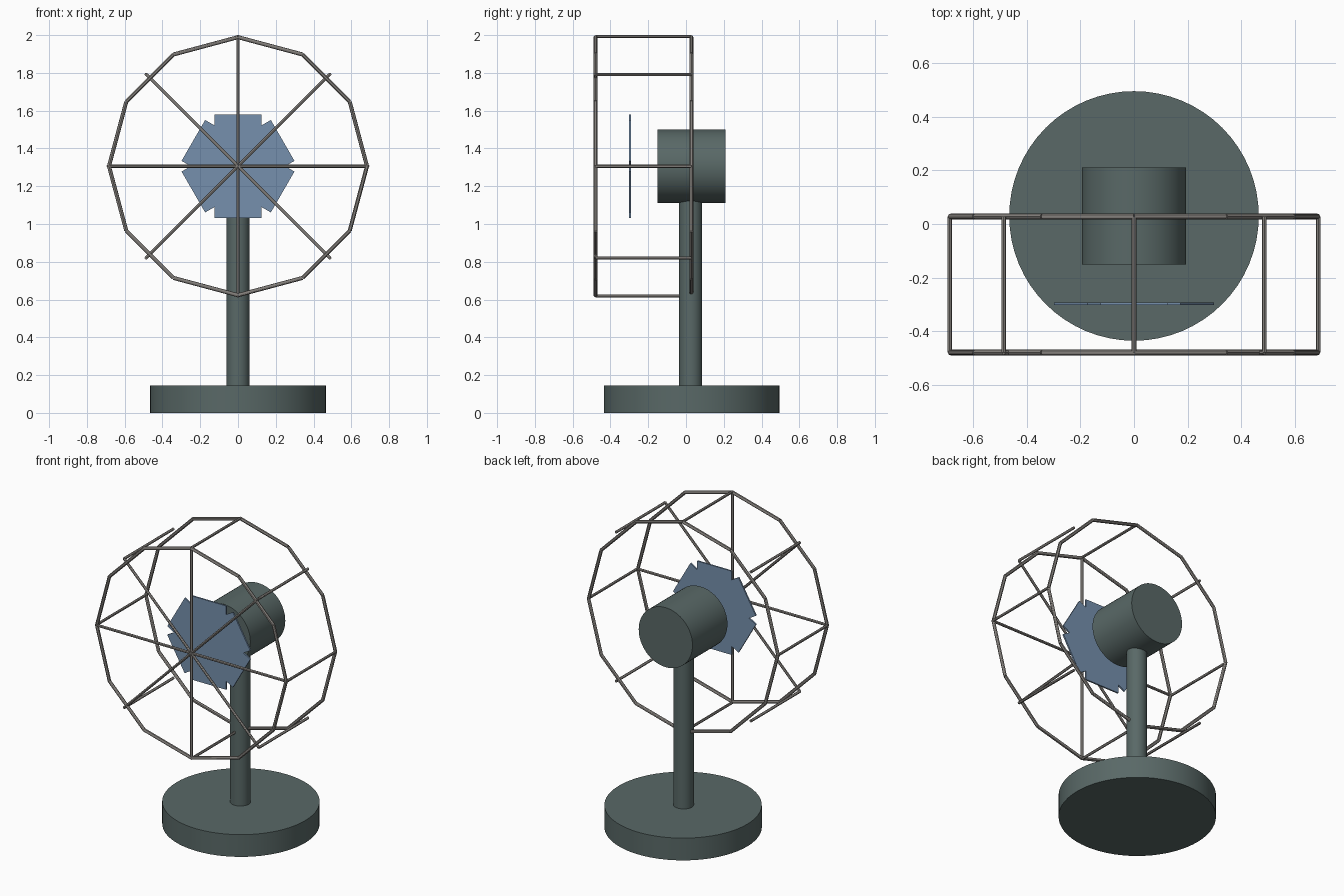
import bpy
import bmesh
from math import sin, cos, pi
from mathutils import Vector

if "Cube" in bpy.data.objects:
    bpy.data.objects.remove(bpy.data.objects["Cube"])

HUB_Z = 1.306            # height of the fan axis
RING_R = 0.683           # centre line of the cage rings
FRONT_Y, BACK_Y = -0.479, 0.028


def material(name, rgb):
    m = bpy.data.materials.new(name)
    m.diffuse_color = (*rgb, 1)
    m.use_nodes = True
    m.node_tree.nodes["Principled BSDF"].inputs["Base Color"].default_value = m.diffuse_color
    return m


BODY = material("dark_green_grey", (0.10, 0.14, 0.135))
WIRE = material("wire_grey", (0.23, 0.215, 0.20))
BLUE = material("blade_blue", (0.18, 0.28, 0.42))


def rod(bm, a, b, r, sides=12):
    """Add a capped cylinder running from a to b."""
    a, b = Vector(a), Vector(b)
    new = bmesh.ops.create_cone(bm, cap_ends=True, segments=sides, radius1=r,
                                radius2=r, depth=(b - a).length)["verts"]
    turn = (b - a).to_track_quat('Z', 'Y')
    for v in new:
        v.co = turn @ v.co + (a + b) / 2


def finish(name, bm, mat, smooth=True):
    mesh = bpy.data.meshes.new(name)
    bm.to_mesh(mesh)
    bm.free()
    obj = bpy.data.objects.new(name, mesh)
    bpy.context.collection.objects.link(obj)
    mesh.materials.append(mat)
    if smooth:
        bpy.ops.object.select_all(action='DESELECT')
        bpy.context.view_layer.objects.active = obj
        obj.select_set(True)
        bpy.ops.object.shade_smooth_by_angle()
    return obj


def polar(r, angle, y):
    """Point on a circle around the fan axis, angle measured from the top."""
    return Vector((r * sin(angle), y, HUB_Z + r * cos(angle)))


# Base, pole and motor housing
for name, a, b, r, sides in (
        ("base", (0, 0.03, 0), (0, 0.03, 0.145), 0.465, 64),
        ("pole", (0, 0.025, 0.1), (0, 0.025, 1.2), 0.061, 32),
        ("motor_housing", (0, -0.15, HUB_Z), (0, 0.21, HUB_Z), 0.194, 64)):
    bm = bmesh.new()
    rod(bm, a, b, r, sides)
    finish(name, bm, BODY)

# Cage rings: twelve straight tubes each
for name, y in (("front_ring", FRONT_Y), ("back_ring", BACK_Y)):
    bm = bmesh.new()
    for i in range(12):
        rod(bm, polar(RING_R, i * pi / 6, y), polar(RING_R, (i + 1) * pi / 6, y), 0.0105)
    finish(name, bm, WIRE)

# Front spokes: four rods crossing at the centre
bm = bmesh.new()
for i in range(4):
    rod(bm, polar(0.687, i * pi / 4, FRONT_Y), polar(-0.687, i * pi / 4, FRONT_Y), 0.0085)
finish("front_spokes", bm, WIRE)

# Side bars joining the two rings
bm = bmesh.new()
for i in range(8):
    rod(bm, polar(0.687, i * pi / 4, FRONT_Y), polar(0.687, i * pi / 4, BACK_Y), 0.0085)
finish("side_bars", bm, WIRE)

# Blades: six square-ended paddles merged into one thin sheet
bm = bmesh.new()
outline = []
for i in range(6):
    a = i * pi / 3
    side = Vector((cos(a), 0, -sin(a))) * 0.125
    tip = polar(0.273, a, -0.302)
    outline += [tip - side, tip + side, polar(0.25, a + pi / 6, -0.302)]
face = bm.faces.new([bm.verts.new(p) for p in outline])
top = bmesh.ops.extrude_face_region(bm, geom=[face])["geom"]
bmesh.ops.translate(bm, vec=(0, 0.01, 0),
                    verts=[v for v in top if isinstance(v, bmesh.types.BMVert)])
bmesh.ops.recalc_face_normals(bm, faces=bm.faces)
finish("fan_blades", bm, BLUE, smooth=False)
